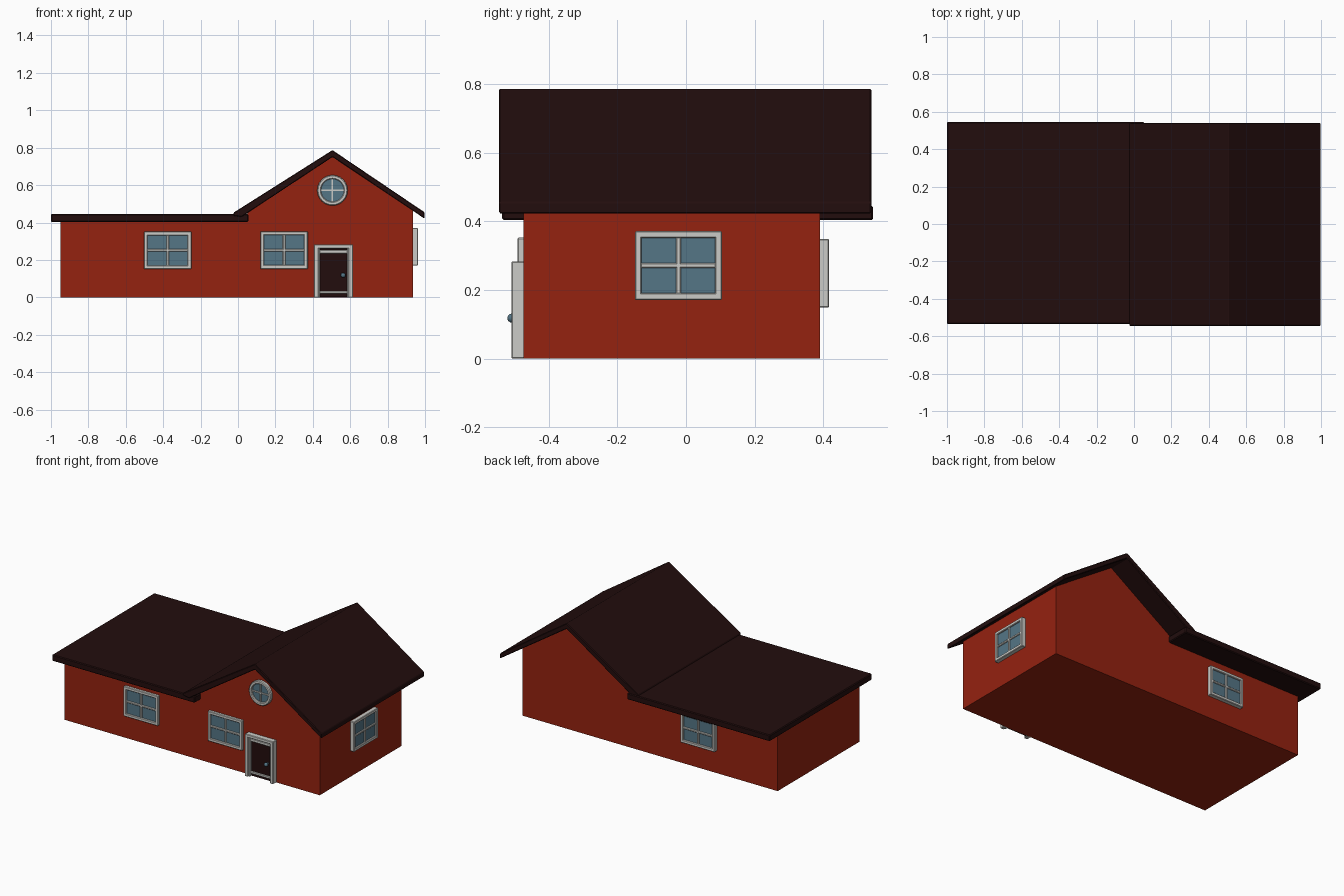
import bpy, bmesh, math
from mathutils import Matrix, Vector

if "Cube" in bpy.data.objects:
    bpy.data.objects.remove(bpy.data.objects["Cube"])


def material(name, rgb):
    m = bpy.data.materials.new(name)
    m.diffuse_color = (*rgb, 1)
    m.use_nodes = True
    m.node_tree.nodes["Principled BSDF"].inputs["Base Color"].default_value = m.diffuse_color
    return m


RED = material("red wall", (0.30, 0.016, 0.005))
ROOF = material("dark brown", (0.016, 0.004, 0.004))
WHITE = material("off white trim", (0.60, 0.60, 0.57))
GLASS = material("blue glass", (0.09, 0.18, 0.24))


def finish(name, bm, mat, bevel=0, matrix=Matrix()):
    bmesh.ops.recalc_face_normals(bm, faces=bm.faces)
    me = bpy.data.meshes.new(name)
    bm.to_mesh(me)
    bm.free()
    me.materials.append(mat)
    ob = bpy.data.objects.new(name, me)
    bpy.context.collection.objects.link(ob)
    ob.matrix_world = matrix
    if bevel:
        mod = ob.modifiers.new("bevel", 'BEVEL')
        mod.width = bevel
        mod.segments = 1
    return ob


def add_box(bm, x0, x1, y0, y1, z0, z1):
    c = Vector(((x0 + x1) / 2, (y0 + y1) / 2, (z0 + z1) / 2))
    m = Matrix.Translation(c) @ Matrix.Diagonal((x1 - x0, y1 - y0, z1 - z0, 1))
    bmesh.ops.create_cube(bm, size=1, matrix=m)


def boxes(name, mat, dims, bevel=0, matrix=Matrix()):
    bm = bmesh.new()
    for d in dims:
        add_box(bm, *d)
    return finish(name, bm, mat, bevel, matrix)


def extrude_profile(name, mat, pts, y0, y1, bevel=0):
    """Closed x-z outline pulled along y."""
    bm = bmesh.new()
    f = bm.faces.new([bm.verts.new((x, y0, z)) for x, z in pts])
    ext = bmesh.ops.extrude_face_region(bm, geom=[f])
    bmesh.ops.translate(bm, vec=(0, y1 - y0, 0),
                        verts=[v for v in ext["geom"] if isinstance(v, bmesh.types.BMVert)])
    return finish(name, bm, mat, bevel)


# Walls with gable
extrude_profile("walls", RED, [(-0.95, 0), (0.935, 0), (0.935, 0.467), (0.505, 0.757),
                               (0.05, 0.455), (0.05, 0.415), (-0.95, 0.415)], -0.473, 0.39)

# Roofs
boxes("flat_roof", ROOF, [(-1, 0.055, -0.535, 0.545, 0.403, 0.445)], 0.005)
extrude_profile("gable_roof", ROOF, [(-0.025, 0.436), (-0.025, 0.452), (0.505, 0.787),
                                     (0.997, 0.455), (0.997, 0.421), (0.505, 0.75),
                                     (0.02, 0.430)], -0.545, 0.54, 0.004)


# Four-pane windows: local x across, z up, outward is -y
def window(name, loc, angle, depth):
    w, h, t, b = 0.127, 0.1, 0.02, 0.007
    m = Matrix.Translation(loc) @ Matrix.Rotation(angle, 4, 'Z')
    d, inner = (-depth, 0.01), (-depth + 0.003, 0.01)
    boxes(name + "_frame", WHITE, [
        (-w, -w + t, *d, -h, h), (w - t, w, *d, -h, h),
        (-w + t / 2, w - t / 2, *d, h - t, h), (-w + t / 2, w - t / 2, *d, -h, -h + t),
        (-b, b, *inner, -h + t / 2, h - t / 2), (-w + t / 2, w - t / 2, *inner, -b, b)],
        0.003, m)
    boxes(name + "_glass", GLASS,
          [(-w + t / 2, w - t / 2, -depth + 0.01, 0.005, -h + t / 2, h - t / 2)], 0, m)


window("left_window", (-0.376, -0.473, 0.251), 0, 0.018)
window("middle_window", (0.246, -0.473, 0.252), 0, 0.018)
window("side_window", (0.935, -0.022, 0.271), math.pi / 2, 0.027)
window("back_window", (-0.376, 0.39, 0.249), math.pi, 0.027)

# Round gable window: ring, cross bars, glass
CX, CZ, N = 0.505, 0.572, 24
bm = bmesh.new()
rings = []
for r, y in ((0.082, -0.465), (0.082, -0.488), (0.077, -0.493), (0.065, -0.493),
             (0.061, -0.488), (0.061, -0.465)):
    rings.append([bm.verts.new((CX + r * math.cos(a), y, CZ + r * math.sin(a)))
                  for a in (2 * math.pi * i / N for i in range(N))])
for a, b in zip(rings, rings[1:] + rings[:1]):
    for i in range(N):
        j = (i + 1) % N
        bm.faces.new((a[i], a[j], b[j], b[i]))
finish("round_window_frame", bm, WHITE)
boxes("round_window_bars", WHITE, [
    (CX - 0.063, CX + 0.063, -0.487, -0.47, CZ - 0.004, CZ + 0.004),
    (CX - 0.004, CX + 0.004, -0.487, -0.47, CZ - 0.063, CZ + 0.063)])
bm = bmesh.new()
bmesh.ops.create_cone(bm, cap_ends=True, segments=N, radius1=0.063, radius2=0.063, depth=0.012,
                      matrix=Matrix.Translation((CX, -0.474, CZ)) @ Matrix.Rotation(math.pi / 2, 4, 'X'))
finish("round_window_glass", bm, GLASS)

# Door: stepped frame, dark panel, light rails, knob
boxes("door_frame", WHITE, [
    (0.406, 0.43, -0.508, -0.465, 0, 0.283), (0.591, 0.615, -0.508, -0.465, 0, 0.283),
    (0.406, 0.615, -0.508, -0.465, 0.262, 0.283),
    (0.425, 0.438, -0.498, -0.465, 0, 0.265), (0.583, 0.596, -0.498, -0.465, 0, 0.265)], 0.003)
boxes("door_panel", ROOF, [(0.43, 0.59, -0.484, -0.465, 0.003, 0.27)])
boxes("door_rails", WHITE, [(0.436, 0.585, -0.493, -0.47, 0.235, 0.253),
                            (0.436, 0.585, -0.493, -0.47, 0.02, 0.035)], 0.002)
bm = bmesh.new()
bmesh.ops.create_uvsphere(bm, u_segments=16, v_segments=10, radius=0.013,
                          matrix=Matrix.Translation((0.562, -0.507, 0.118)))
bmesh.ops.create_cone(bm, cap_ends=True, segments=12, radius1=0.006, radius2=0.006, depth=0.03,
                      matrix=Matrix.Translation((0.562, -0.492, 0.118)) @ Matrix.Rotation(math.pi / 2, 4, 'X'))
knob = finish("door_knob", bm, GLASS)
bpy.context.view_layer.objects.active = knob
knob.select_set(True)
bpy.ops.object.shade_smooth_by_angle()
